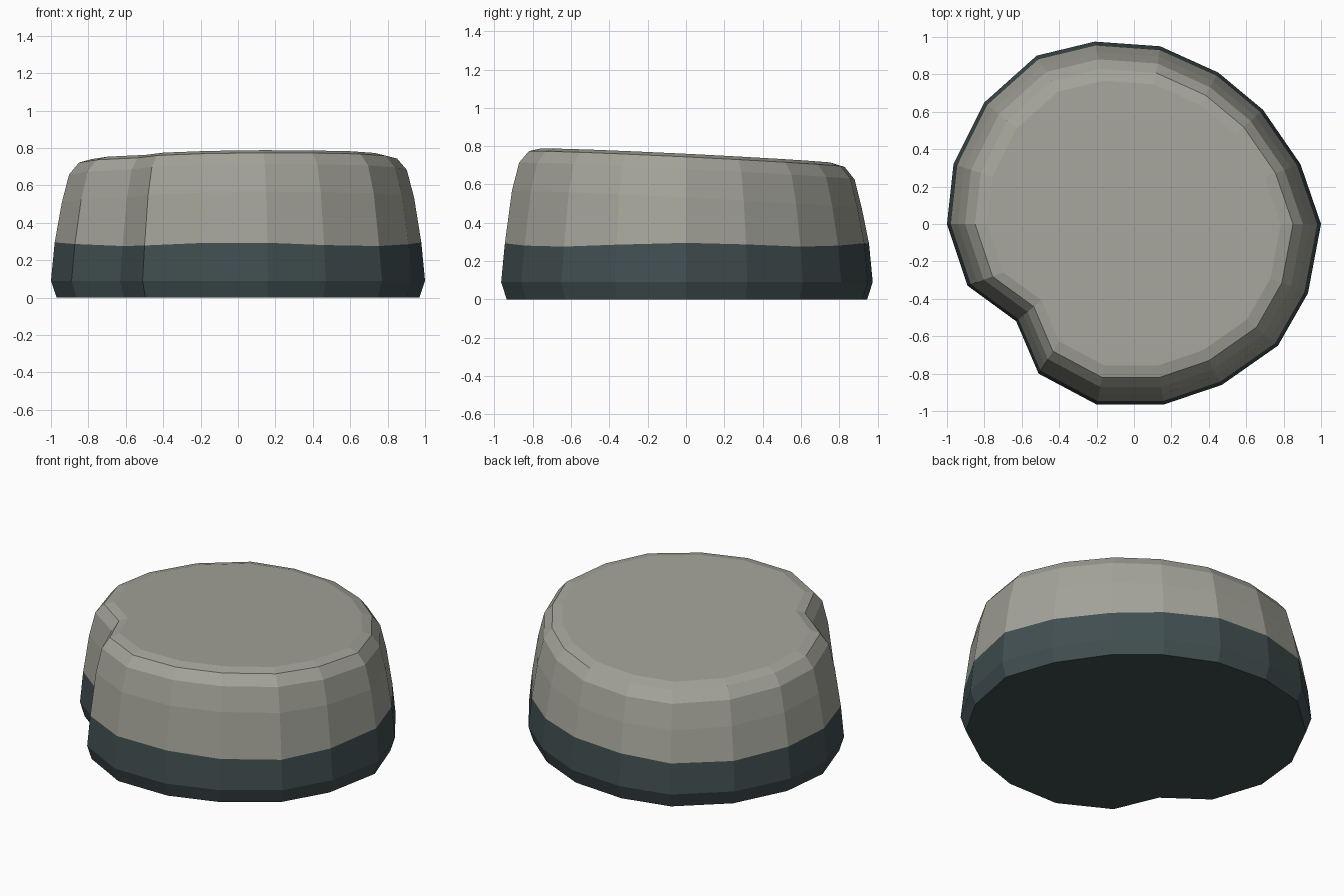
import bpy
import bmesh
from math import atan2, cos

cube = bpy.data.objects.get("Cube")
if cube:
    bpy.data.objects.remove(cube, do_unlink=True)


def make_material(name, colour):
    mat = bpy.data.materials.new(name)
    mat.use_nodes = True
    mat.diffuse_color = colour
    mat.node_tree.nodes["Principled BSDF"].inputs["Base Color"].default_value = colour
    return mat


# Widest outline of the rock, with one notch at the front right
OUTLINE = [
    (1.0, 0.0), (0.89, 0.32), (0.69, 0.61), (0.45, 0.81), (0.14, 0.95), (-0.21, 0.975),
    (-0.52, 0.9), (-0.8, 0.65), (-0.965, 0.32), (-1.0, 0.0), (-0.89, -0.33), (-0.63, -0.52),
    (-0.51, -0.8), (-0.2, -0.965), (0.16, -0.965), (0.47, -0.86), (0.77, -0.65), (0.93, -0.37),
]


def top_height(x, y):
    """Top plane, sloping down toward the back and right side."""
    return 0.75 - 0.048 * y + 0.013 * x


def seam_height(x, y):
    """Slightly wavy edge of the damp band."""
    return 0.285 + 0.01 * cos(4 * atan2(y, x))


# Each ring: outline scale and height rule
RINGS = [
    (0.97, lambda x, y: 0.0),
    (1.0, lambda x, y: 0.09),
    (0.98, seam_height),
    (0.942, lambda x, y: top_height(x, y) - 0.23),
    (0.903, lambda x, y: top_height(x, y) - 0.08),
    (0.85, lambda x, y: top_height(x, y) - 0.017),
    (0.785, top_height),
]
BAND_RINGS = 2

bm = bmesh.new()
rings = []
for scale, height in RINGS:
    rings.append([bm.verts.new((x * scale, y * scale, height(x * scale, y * scale)))
                  for x, y in OUTLINE])

# Sides: dark band below the seam, pale stone above
count = len(OUTLINE)
for level, (low, high) in enumerate(zip(rings, rings[1:])):
    for i in range(count):
        j = (i + 1) % count
        face = bm.faces.new((low[i], low[j], high[j], high[i]))
        face.material_index = 1 if level < BAND_RINGS else 0

# Flat top and underside
bm.faces.new(rings[-1]).material_index = 0
bm.faces.new(rings[0][::-1]).material_index = 1

mesh = bpy.data.meshes.new("flat_rock")
bm.to_mesh(mesh)
bm.free()
mesh.materials.append(make_material("pale stone", (0.37, 0.37, 0.322, 1)))
mesh.materials.append(make_material("dark wet stone", (0.052, 0.077, 0.08, 1)))
rock = bpy.data.objects.new("flat_rock", mesh)
bpy.context.scene.collection.objects.link(rock)
